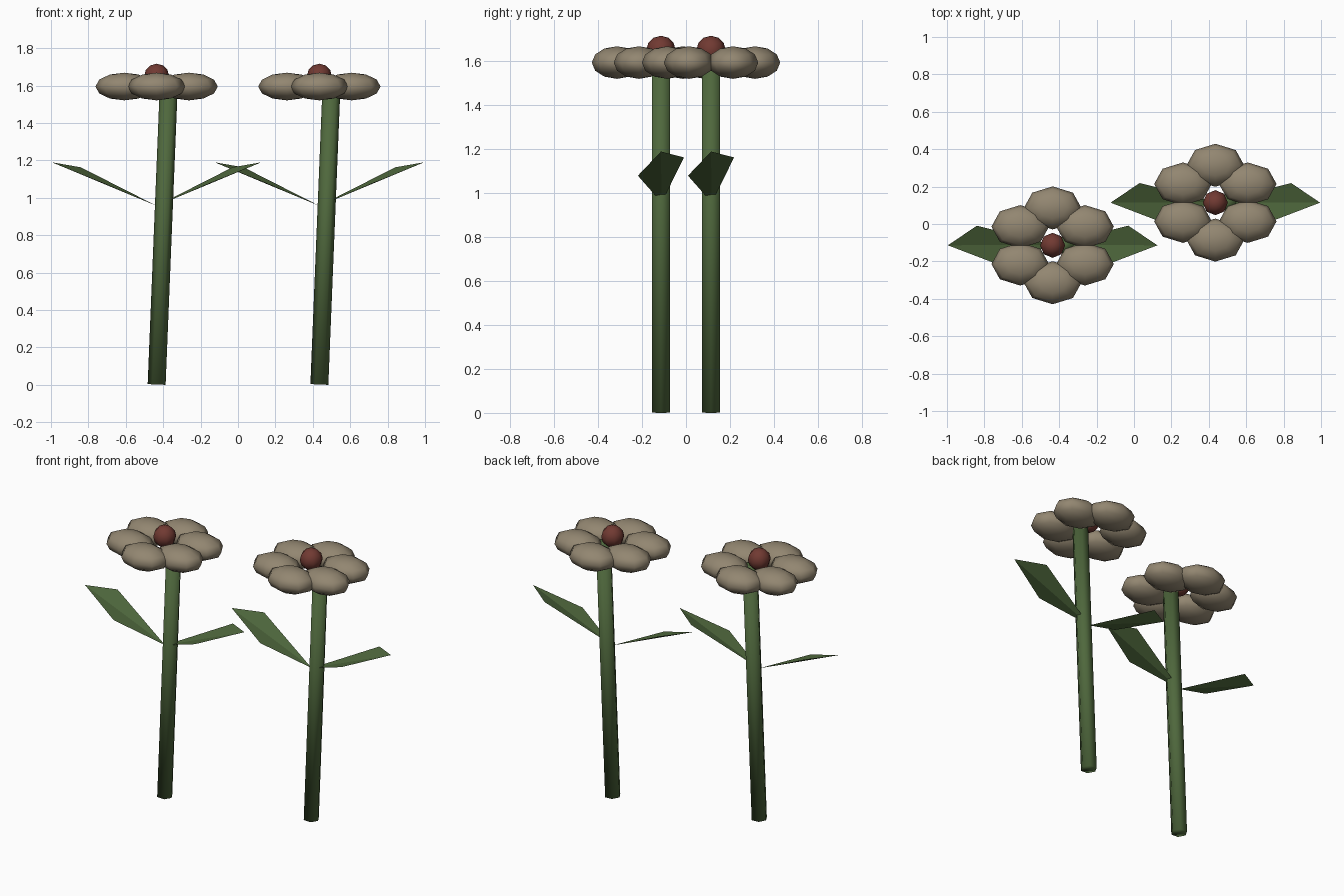
import bpy, bmesh, math
from mathutils import Matrix, Vector

if "Cube" in bpy.data.objects:
    bpy.data.objects.remove(bpy.data.objects["Cube"])


def material(name, rgb):
    m = bpy.data.materials.new(name)
    m.diffuse_color = (*rgb, 1)
    m.use_nodes = True
    m.node_tree.nodes["Principled BSDF"].inputs["Base Color"].default_value = m.diffuse_color
    return m


GREEN = material("stem green", (0.078, 0.138, 0.046))
TAN = material("petal tan", (0.29, 0.24, 0.165))
RED = material("centre red", (0.165, 0.042, 0.032))


def add_object(name, bm, mat, smooth=True):
    mesh = bpy.data.meshes.new(name)
    for f in bm.faces:
        f.smooth = smooth
    bm.to_mesh(mesh)
    bm.free()
    mesh.materials.append(mat)
    ob = bpy.data.objects.new(name, mesh)
    bpy.context.collection.objects.link(ob)
    return ob


def ball(name, centre, radii, mat):
    bm = bmesh.new()
    bmesh.ops.create_uvsphere(bm, u_segments=8, v_segments=6, radius=1)
    bm.transform(Matrix.Translation(centre) @ Matrix.Diagonal((*radii, 1)))
    add_object(name, bm, mat)


def flower(label, ox, oy):
    origin = Vector((ox, oy, 0))

    # leaning six-sided stem
    bottom, top = Vector((0, 0, 0.002)), Vector((0.065, 0, 1.6))
    axis = top - bottom
    bm = bmesh.new()
    bmesh.ops.create_cone(bm, cap_ends=True, segments=6, radius1=0.048,
                          radius2=0.048, depth=axis.length)
    # turn the hexagon so that two corners point along x
    v = bm.verts[:][0].co
    bm.transform(Matrix.Rotation(-math.atan2(v.y, v.x), 4, 'Z'))
    tilt = Matrix.Rotation(math.atan2(axis.x, axis.z), 4, 'Y')
    bm.transform(Matrix.Translation(origin + (bottom + top) / 2) @ tilt)
    add_object(label + "_stem", bm, GREEN)

    # pair of mirrored kite leaves, folded slightly along the middle
    for side, s in (("right", 1), ("left", -1)):
        bm = bmesh.new()
        base, front, tip, back = [
            bm.verts.new(origin + Vector((s * x, y, z))) for x, y, z in
            ((0.0, 0.003, 0.957), (0.285, -0.105, 1.08),
             (0.56, 0.0, 1.19), (0.405, 0.105, 1.163))]
        for tri in ((base, front, tip), (base, tip, back)):
            bm.faces.new(tri if s > 0 else tri[::-1])
        add_object(f"{label}_{side}_leaf", bm, GREEN, smooth=False)

    # ring of six petals, all wide along x
    for i in range(6):
        a = math.radians(90 + 60 * i)
        c = origin + Vector((0.2 * math.cos(a), 0.2 * math.sin(a), 1.595))
        ball(f"{label}_petal_{i + 1}", c, (0.154, 0.115, 0.074), TAN)

    # round flower centre
    ball(label + "_centre", origin + Vector((0, 0, 1.65)), (0.067,) * 3, RED)


flower("left_flower", -0.435, -0.114)
flower("right_flower", 0.435, 0.114)
